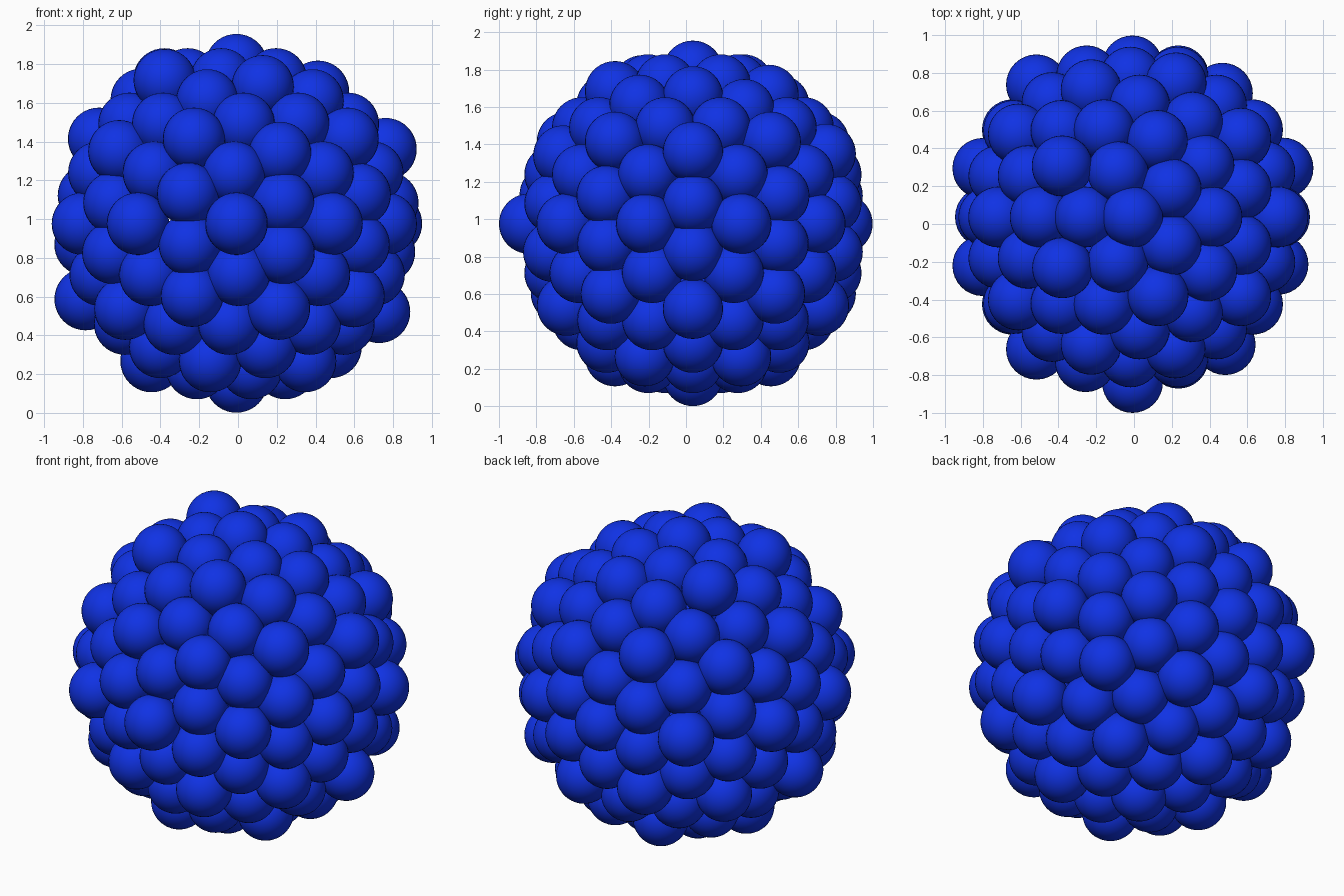
import bpy, bmesh, math
from itertools import combinations
from mathutils import Vector

if "Cube" in bpy.data.objects:
    bpy.data.objects.remove(bpy.data.objects["Cube"])

CENTRE = Vector((-0.008, 0.037, 0.976))
BEAD_R = 0.161

blue = bpy.data.materials.new("bright_blue")
blue.diffuse_color = (0.005, 0.032, 0.78, 1)
blue.use_nodes = True
blue.node_tree.nodes["Principled BSDF"].inputs["Base Color"].default_value = blue.diffuse_color


def direction(az, lat):
    a, b = math.radians(az), math.radians(lat)
    return Vector((math.cos(a) * math.cos(b), math.sin(a) * math.cos(b), math.sin(b)))


# Beads that stand proud of the shell or sit lower: azimuth, latitude, distance
UNEVEN = [
    (-90, 0, 0.876), (90, 0, 0.80), (0, 90, 0.818), (0, -90, 0.814),
    # middle belt
    (126, 0, 0.865), (54, 0, 0.81), (-126, 0, 0.865), (-54, 0, 0.835),
    (18, 0, 0.838), (-18, 0, 0.81),
    (0, -10.8, 0.775), (180, 10.8, 0.775), (-108, 10.8, 0.82),
    # upper beads
    (144, 58.3, 0.875), (-144, 58.3, 0.87), (0, 58.3, 0.80), (72, 58.3, 0.81),
    (180, 52.6, 0.805), (36, 52.6, 0.77),
    # outer corners
    (0, 26.6, 0.86), (180, -26.6, 0.87), (-72, 26.6, 0.815), (-108, -26.6, 0.83),
    (0, -31.7, 0.865),
]
UNEVEN = [(direction(a, b), r) for a, b, r in UNEVEN]

# Icosahedron corners: two poles and two staggered rings of five
lat = math.degrees(math.atan(0.5))
corners = [Vector((0, 0, 1)), Vector((0, 0, -1))]
for k in range(5):
    corners += [direction(72 * k, lat), direction(72 * k + 36, -lat)]

beads = []


def add_bead(v, r):
    v = v.normalized()
    for d, special in UNEVEN:
        if v.dot(d) > 0.998:
            r = special
    beads.append(v * r)


def near(p, q):
    return p.dot(q) > 0.4


# Bead centres: corners, edge middles, face middles, corner-to-face middles
for c in corners:
    add_bead(c, 0.835)
for p, q in combinations(corners, 2):
    if near(p, q):
        add_bead(p + q, 0.833)
for p, q, s in combinations(corners, 3):
    if near(p, q) and near(q, s) and near(p, s):
        f = (p + q + s).normalized()
        add_bead(f, 0.80)
        for c in (p, q, s):
            add_bead(c + f, 0.786)

# One smooth bead mesh, shared by every bead of the shell
bm = bmesh.new()
bmesh.ops.create_uvsphere(bm, u_segments=32, v_segments=20, radius=BEAD_R)
for face in bm.faces:
    face.smooth = True
mesh = bpy.data.meshes.new("bead")
bm.to_mesh(mesh)
bm.free()
mesh.materials.append(blue)

for p in beads:
    bead = bpy.data.objects.new("bead", mesh)
    bead.location = CENTRE + p
    bpy.context.collection.objects.link(bead)
